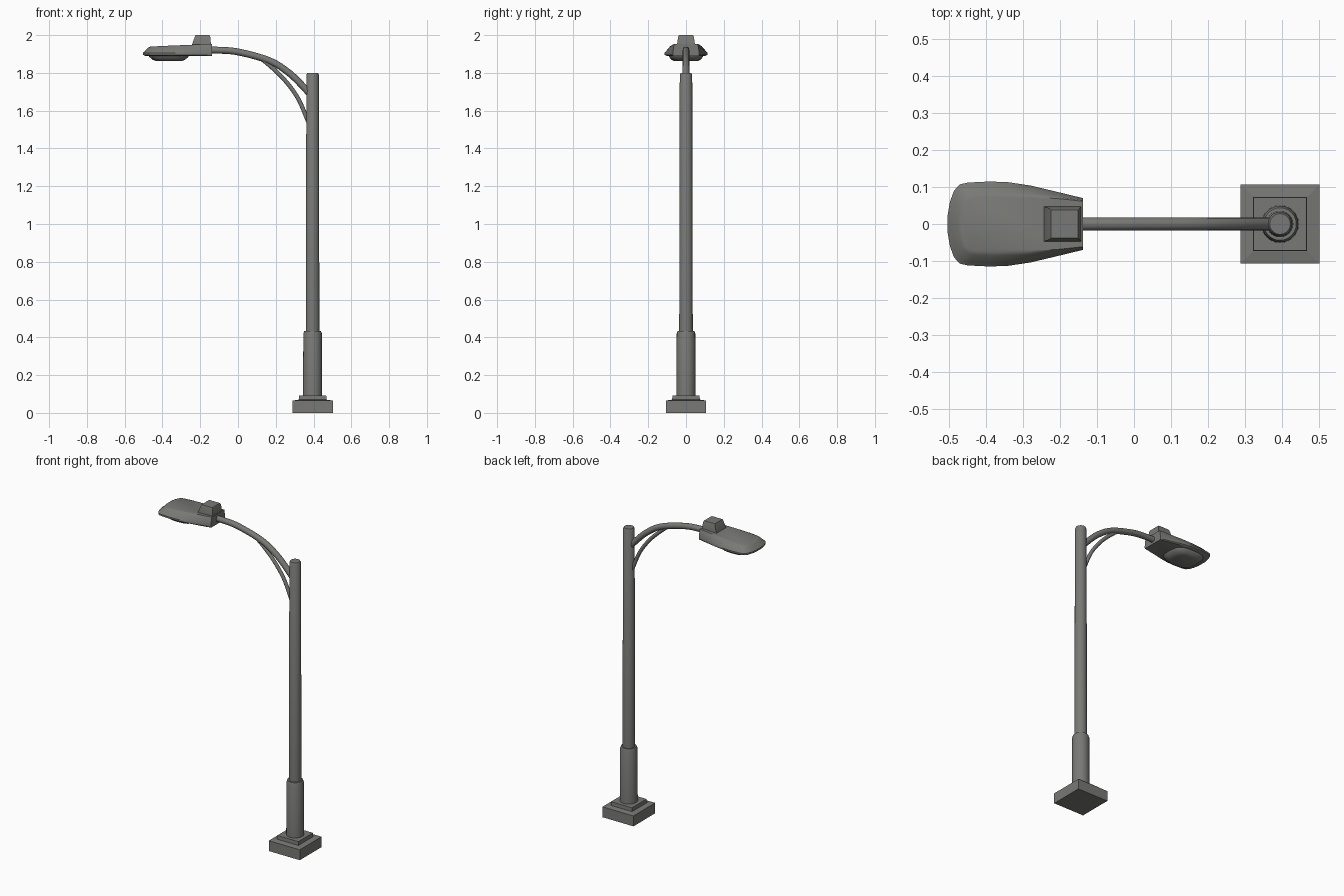
import bpy, bmesh, math
from mathutils import Vector

cube = bpy.data.objects.get("Cube")
if cube:
    bpy.data.objects.remove(cube, do_unlink=True)

POLE_X = 0.395

metal = bpy.data.materials.new("grey_metal")
metal.use_nodes = True
metal.diffuse_color = (0.19, 0.19, 0.18, 1)
metal.node_tree.nodes["Principled BSDF"].inputs["Base Color"].default_value = (0.19, 0.19, 0.18, 1)


def loft(name, rings, angle=35):
    """Skin a stack of equal-length point rings and cap both ends."""
    bm = bmesh.new()
    loops = [[bm.verts.new(p) for p in ring] for ring in rings]
    n = len(loops[0])
    for a, b in zip(loops, loops[1:]):
        for i in range(n):
            j = (i + 1) % n
            bm.faces.new((a[i], a[j], b[j], b[i]))
    bm.faces.new(loops[0][::-1])
    bm.faces.new(loops[-1])
    bmesh.ops.recalc_face_normals(bm, faces=bm.faces)
    mesh = bpy.data.meshes.new(name)
    bm.to_mesh(mesh)
    bm.free()
    mesh.materials.append(metal)
    obj = bpy.data.objects.new(name, mesh)
    bpy.context.collection.objects.link(obj)
    bpy.ops.object.select_all(action='DESELECT')
    obj.select_set(True)
    bpy.context.view_layer.objects.active = obj
    bpy.ops.object.shade_smooth_by_angle(angle=math.radians(angle))
    return obj


def circle(r, z, sides=24):
    return [(POLE_X + r * math.cos(math.tau * i / sides), r * math.sin(math.tau * i / sides), z)
            for i in range(sides)]


def rect(cx, hx, hy, z):
    return [(cx - hx, -hy, z), (cx + hx, -hy, z), (cx + hx, hy, z), (cx - hx, hy, z)]


def tube(name, points, radius, sides=12, steps=8):
    """Round bar swept along a smooth path in the XZ plane."""
    pts = [Vector((x, 0, z)) for x, z in points]
    pts = [2 * pts[0] - pts[1]] + pts + [2 * pts[-1] - pts[-2]]
    path = []
    for a, b, c, d in zip(pts, pts[1:], pts[2:], pts[3:]):
        for k in range(steps):
            t = k / steps
            path.append(0.5 * (2 * b + (c - a) * t + (2 * a - 5 * b + 4 * c - d) * t ** 2
                               + (3 * b - a - 3 * c + d) * t ** 3))
    path.append(pts[-2])
    rings = []
    for i, p in enumerate(path):
        tangent = (path[min(i + 1, len(path) - 1)] - path[max(i - 1, 0)]).normalized()
        side = Vector((0, 1, 0))
        up = tangent.cross(side)
        rings.append([p + radius * (math.cos(math.tau * k / sides) * side
                                    + math.sin(math.tau * k / sides) * up) for k in range(sides)])
    return loft(name, rings, 50)


# Stepped square footing
loft("base_plate", [rect(POLE_X, 0.107, 0.107, 0), rect(POLE_X, 0.107, 0.107, 0.065),
                    rect(POLE_X, 0.074, 0.074, 0.07)], 3)
loft("base_step", [rect(POLE_X, 0.074, 0.074, 0.06), rect(POLE_X, 0.072, 0.072, 0.093)], 3)

# Sleeve and pole
loft("pole_sleeve", [circle(0.051, 0.08), circle(0.049, 0.42), circle(0.044, 0.434), circle(0.036, 0.434)])
loft("pole", [circle(0.036, 0.4), circle(0.033, 1.79), circle(0.028, 1.8)])

# Curved arm and its brace
tube("arm", [(-0.17, 1.92), (-0.1, 1.92), (0.005, 1.91), (0.165, 1.865),
             (0.27, 1.80), (0.355, 1.717), (0.39, 1.675)], 0.018)
tube("arm_brace", [(0.1, 1.885), (0.145, 1.858), (0.24, 1.77), (0.315, 1.67),
                   (0.362, 1.565), (0.375, 1.53)], 0.011)

# Lamp housing: tapered plan outline, mirrored across y
HALF = [(-0.138, 0.07), (-0.2, 0.085), (-0.28, 0.104), (-0.34, 0.113), (-0.39, 0.115), (-0.45, 0.112),
        (-0.472, 0.107), (-0.487, 0.09), (-0.498, 0.06), (-0.504, 0.025)]
OUTLINE = HALF + [(x, -y) for x, y in reversed(HALF)]


def housing_ring(inset, z, rise=0):
    """Outline pulled in at the sides and nose, with the neck end kept in place."""
    ring = []
    for x, y in OUTLINE:
        t = (-0.138 - x) / 0.366
        ring.append((x + inset * t ** 3, y * (1 - inset * (0.35 + 0.65 * min(1, 2 * t)) / 0.115),
                     z + rise * (1 - t)))
    return ring


loft("lamp_housing", [housing_ring(0.012, 1.89), housing_ring(0, 1.896), housing_ring(0, 1.906),
                      housing_ring(0.01, 1.914, 0.006), housing_ring(0.029, 1.934, 0.014),
                      housing_ring(0.04, 1.939, 0.014)], 30)


# Bowl under the lamp
def bowl_ring(hx, hy, z, sides=28):
    ring = []
    for i in range(sides):
        c, s = math.cos(math.tau * i / sides), math.sin(math.tau * i / sides)
        ring.append((-0.366 + hx * math.copysign(abs(c) ** 0.65, c),
                     hy * math.copysign(abs(s) ** 0.65, s), z))
    return ring


loft("lamp_bowl", [bowl_ring(0.108, 0.093, 1.895), bowl_ring(0.104, 0.09, 1.885),
                   bowl_ring(0.085, 0.076, 1.869), bowl_ring(0.065, 0.06, 1.862)], 40)

# Sensor box on the neck of the lamp
loft("sensor_box", [rect(-0.193, 0.052, 0.048, 1.935), rect(-0.193, 0.05, 0.047, 1.952),
                    rect(-0.188, 0.041, 0.042, 1.99), rect(-0.188, 0.037, 0.038, 2.0)], 20)
